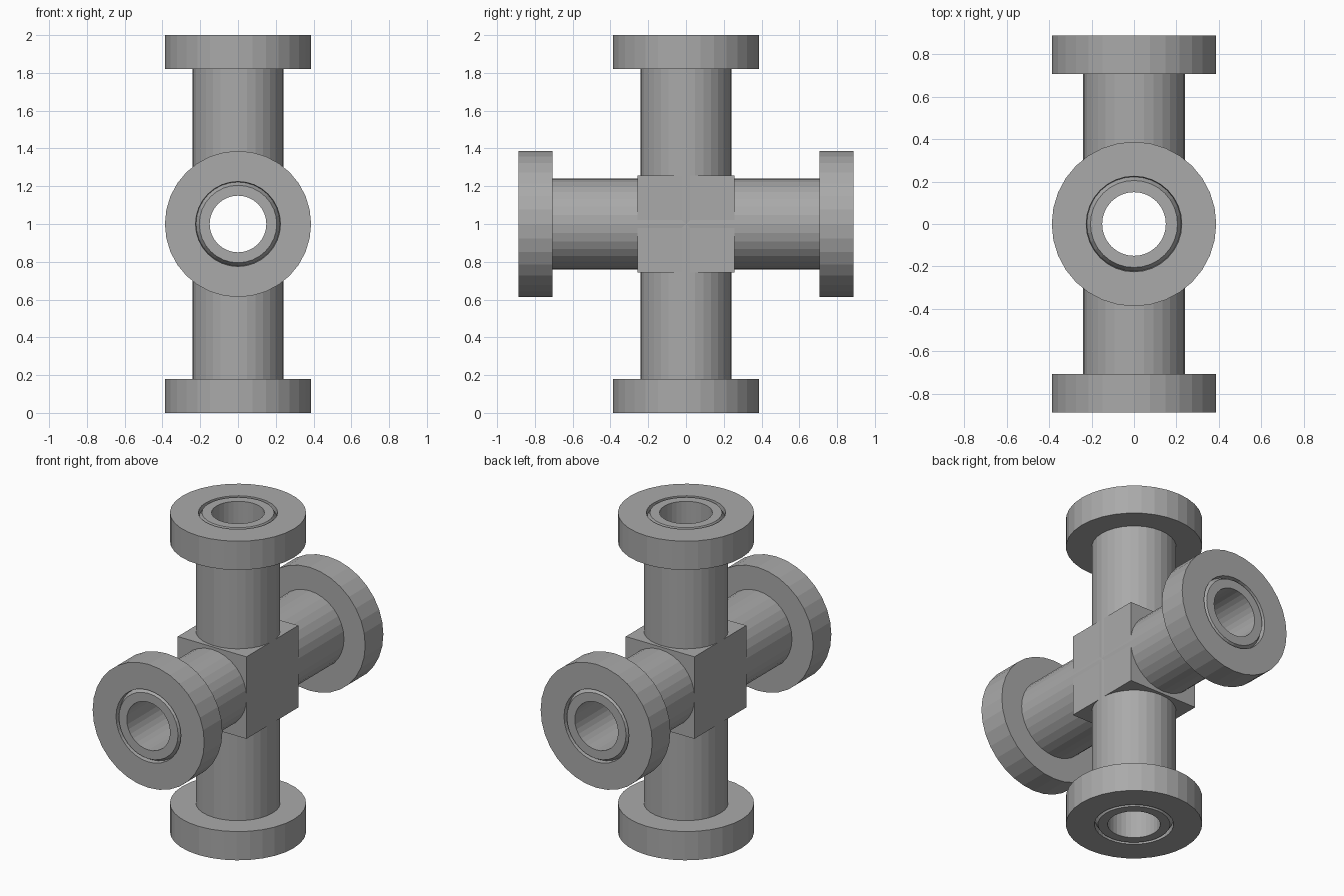
import bpy, bmesh, math
from mathutils import Matrix

if "Cube" in bpy.data.objects:
    bpy.data.objects.remove(bpy.data.objects["Cube"])

SEG = 32
CENTRE = 1.0          # height of the crossing
PIPE_R, FLANGE_R, BORE_R = 0.24, 0.387, 0.15
FLANGE_T = 0.18

steel = bpy.data.materials.new("grey_steel")
steel.diffuse_color = (0.4, 0.4, 0.4, 1)
steel.use_nodes = True
steel.node_tree.nodes["Principled BSDF"].inputs["Base Color"].default_value = steel.diffuse_color


def new_object(name, bm, rot=Matrix.Identity(4)):
    bm.transform(Matrix.Translation((0, 0, CENTRE)) @ rot)
    bmesh.ops.recalc_face_normals(bm, faces=bm.faces)
    mesh = bpy.data.meshes.new(name)
    bm.to_mesh(mesh)
    bm.free()
    mesh.materials.append(steel)
    obj = bpy.data.objects.new(name, mesh)
    bpy.context.collection.objects.link(obj)
    return obj


def lathe(name, profile, rot):
    # Revolve (radius, z) pairs and cap both ends
    bm = bmesh.new()
    rings = []
    for r, z in profile:
        rings.append([bm.verts.new((r * math.cos(2 * math.pi * i / SEG),
                                    r * math.sin(2 * math.pi * i / SEG), z))
                      for i in range(SEG)])
    for a, b in zip(rings, rings[1:]):
        for i in range(SEG):
            j = (i + 1) % SEG
            bm.faces.new((a[i], a[j], b[j], b[i]))
    bm.faces.new(rings[0])
    bm.faces.new(rings[-1])
    return new_object(name, bm, rot)


def flanged_pipe(name, half, rot):
    # Pipe, flange, and a V groove around the sealing face
    end = [(PIPE_R, half - FLANGE_T), (FLANGE_R, half - FLANGE_T),
           (FLANGE_R, half), (0.225, half), (0.222, half - 0.03), (0.205, half)]
    return lathe(name, [(r, -z) for r, z in reversed(end)] + end, rot)


def boolean(obj, other, op):
    mod = obj.modifiers.new(op.lower(), 'BOOLEAN')
    mod.operation, mod.solver, mod.object = op, 'EXACT', other
    bpy.context.view_layer.objects.active = obj
    bpy.ops.object.modifier_apply(modifier=mod.name)
    bpy.data.objects.remove(other)


upright = Matrix.Identity(4)
sideways = Matrix.Rotation(math.pi / 2, 4, 'X')

# Central block
bm = bmesh.new()
bmesh.ops.create_cube(bm, size=1)
bmesh.ops.scale(bm, vec=(0.476, 0.514, 0.514), verts=bm.verts)
body = new_object("cross_fitting", bm)

# Flanged pipes joined to the block
boolean(body, flanged_pipe("vertical_pipe", 1.0, upright), 'UNION')
boolean(body, flanged_pipe("horizontal_pipe", 0.887, sideways), 'UNION')

# Through bores
for rot in (upright, sideways):
    bore = lathe("bore_cutter", [(BORE_R, -1.2), (BORE_R, 1.2)], rot)
    boolean(body, bore, 'DIFFERENCE')
